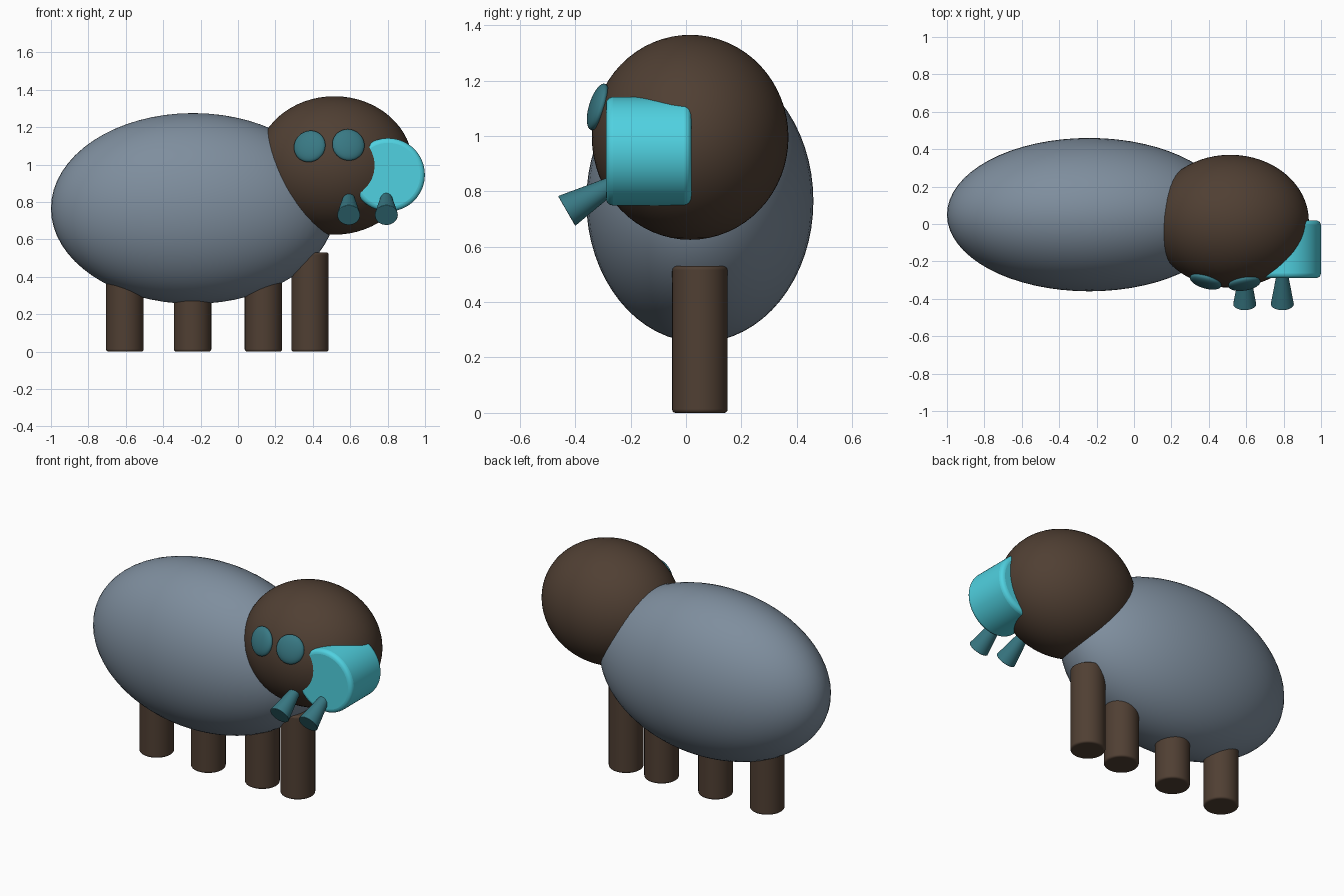
import bpy, math
from mathutils import Vector

if "Cube" in bpy.data.objects:
    bpy.data.objects.remove(bpy.data.objects["Cube"])


def material(name, rgb):
    m = bpy.data.materials.new(name)
    m.diffuse_color = (*rgb, 1)
    m.use_nodes = True
    m.node_tree.nodes["Principled BSDF"].inputs["Base Color"].default_value = m.diffuse_color
    return m


SLATE = material("slate", (0.21, 0.27, 0.34))
BROWN = material("brown", (0.08, 0.05, 0.033))
CYAN = material("cyan", (0.08, 0.64, 0.75))
TEAL = material("teal", (0.04, 0.19, 0.23))


def finish(name, mat, bevel=0):
    o = bpy.context.object
    o.name = name
    o.data.materials.append(mat)
    bpy.ops.object.transform_apply(location=False, rotation=False, scale=True)
    bpy.ops.object.shade_smooth_by_angle(angle=math.radians(40))
    if bevel:
        b = o.modifiers.new("round_edges", 'BEVEL')
        b.width = bevel
        b.segments = 4
        b.limit_method = 'ANGLE'
        b.angle_limit = math.radians(40)
    return o


def ellipsoid(name, loc, radii, mat, rot=(0, 0, 0)):
    bpy.ops.mesh.primitive_uv_sphere_add(segments=64, ring_count=32, location=loc, rotation=rot)
    bpy.context.object.scale = radii
    return finish(name, mat)


def cylinder(name, loc, radius, depth, mat, rot=(0, 0, 0), bevel=0.012):
    bpy.ops.mesh.primitive_cylinder_add(vertices=64, radius=radius, depth=depth,
                                        location=loc, rotation=rot)
    return finish(name, mat, bevel)


# Body and head
ellipsoid("body", (-0.24, 0.05, 0.765), (0.76, 0.41, 0.51), SLATE)
HEAD = Vector((0.515, 0.015, 0.995))
HEAD_R = Vector((0.42, 0.355, 0.37))
ellipsoid("head", HEAD, HEAD_R, BROWN)

# Legs in a single row
for i, x in enumerate((-0.605, -0.243, 0.136, 0.385)):
    cylinder(f"leg_{i + 1}", (x, 0.05, 0.265), 0.1, 0.53, BROWN)

# Snout drum facing the front
cylinder("snout", (0.803, -0.135, 0.945), 0.196, 0.308, CYAN,
         (math.pi / 2, 0, 0), 0.025)

# Eyes lie flat against the head surface
for i, (x, z) in enumerate(((0.383, 1.097), (0.59, 1.105))):
    u, w = (x - HEAD.x) / HEAD_R.x, (z - HEAD.z) / HEAD_R.z
    v = -math.sqrt(1 - u * u - w * w)
    normal = Vector((u / HEAD_R.x, v / HEAD_R.y, w / HEAD_R.z))
    rot = normal.to_track_quat('Z', 'Y').to_euler()
    ellipsoid(f"eye_{i + 1}", (x, HEAD.y + v * HEAD_R.y, z), (0.087, 0.087, 0.03), TEAL, rot)

# Flared tusks, wide end pointing forward and down
axis = Vector((0, math.cos(math.radians(30)), math.sin(math.radians(30))))
length = 0.22
for i, x in enumerate((0.592, 0.793)):
    bpy.ops.mesh.primitive_cone_add(
        vertices=48, radius1=0.062, radius2=0.025, depth=length,
        location=Vector((x, -0.431, 0.729)) + axis * length / 2,
        rotation=axis.to_track_quat('Z', 'Y').to_euler())
    finish(f"tusk_{i + 1}", TEAL, 0.004)
